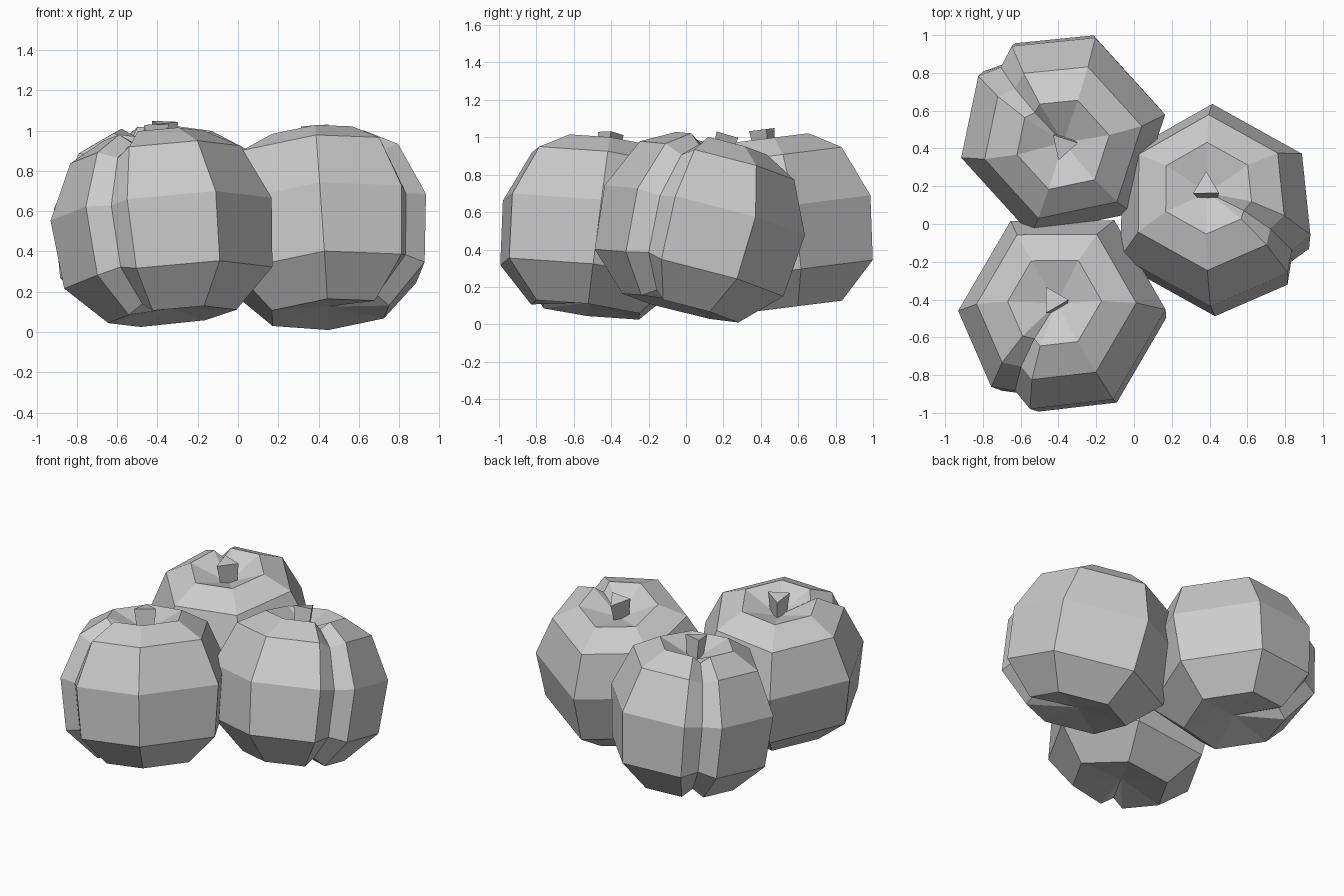
import bpy, bmesh
from math import radians, cos, sin
from mathutils import Vector, Matrix

if "Cube" in bpy.data.objects:
    bpy.data.objects.remove(bpy.data.objects["Cube"])

# fruit profile: (radius, height along the axis measured from the widest ring)
PROFILE = [(0.25, 0.37), (0.425, 0.275), (0.552, 0.0), (0.52, -0.345), (0.32, -0.54)]
# columns around the fruit: (angle from the crease, scale towards the core)
COLUMNS = [(0, 0.895), (12.5, 1.0)] + [(60 * k, 1.0) for k in range(1, 6)] + [(347.5, 1.0)]
CORE = -0.1


def mesh_object(name, rings, top, bottom, matrix):
    """Loft rings of points and close both ends with fans to a pole."""
    bm = bmesh.new()
    rows = [[bm.verts.new(p) for p in ring] for ring in rings]
    n = len(rows[0])
    poles = [(bm.verts.new(top), rows[0]), (bm.verts.new(bottom), rows[-1])]
    for i in range(n):
        j = (i + 1) % n
        for a, b in zip(rows, rows[1:]):
            bm.faces.new((a[i], b[i], b[j], a[j]))
        for pole, row in poles:
            bm.faces.new((pole, row[i], row[j]))
    bmesh.ops.recalc_face_normals(bm, faces=bm.faces)
    me = bpy.data.meshes.new(name)
    bm.to_mesh(me)
    bm.free()
    ob = bpy.data.objects.new(name, me)
    ob.matrix_world = matrix
    bpy.context.collection.objects.link(ob)
    return ob


def point(r, a, z):
    return (r * cos(radians(a)), r * sin(radians(a)), z)


def fruit(name, center, lean, crease):
    axis = Vector((lean[0], lean[1], 1))
    tilt = Vector((0, 0, 1)).rotation_difference(axis).to_matrix().to_4x4()
    m = Matrix.Translation(center) @ tilt @ Matrix.Rotation(radians(crease), 4, 'Z')
    # body with a crease running down one side
    body = [[point(r * f, a, CORE + (z - CORE) * f) for a, f in COLUMNS] for r, z in PROFILE]
    mesh_object(name + "_body", body, (0, 0, 0.27), (0, 0, -0.50), m)
    # three-sided stem flaring upwards out of the dimple
    stem = [[point(r, 120 * k, z) for k in range(3)] for r, z in ((0.08, 0.42), (0.055, 0.24))]
    mesh_object(name + "_stem", stem, (0, 0, 0.42), (0, 0, 0.24), m)


fruit("front_fruit", (-0.382, -0.456, 0.61), (-0.105, 0.13), -120)
fruit("back_fruit", (-0.375, 0.465, 0.625), (0.0, -0.125), 132)
fruit("side_fruit", (0.41, 0.10, 0.61), (-0.07, 0.25), -30)
